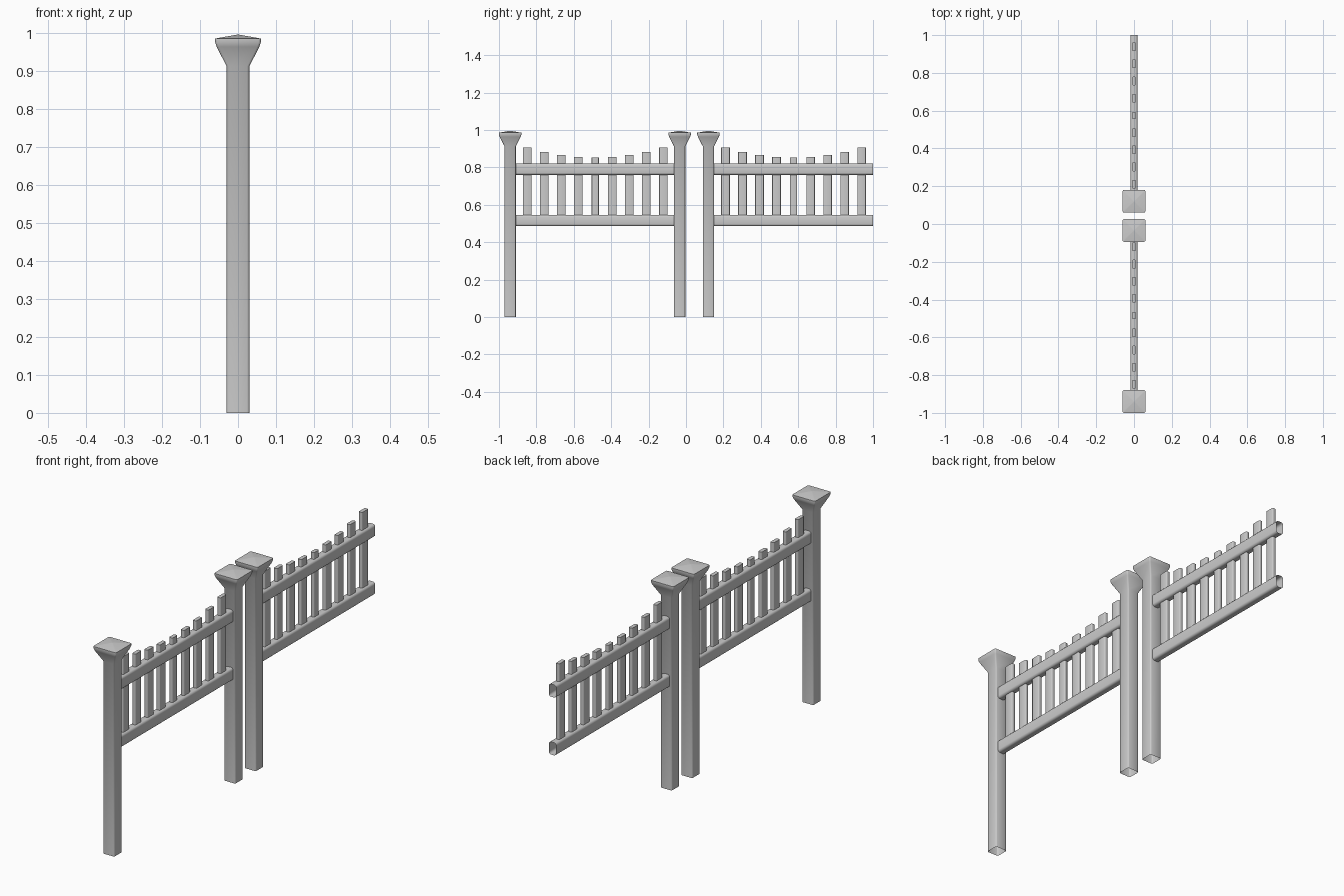
import bpy, bmesh, math

cube = bpy.data.objects.get("Cube")
if cube:
    bpy.data.objects.remove(cube, do_unlink=True)

GREY = (0.6, 0.6, 0.6, 1.0)
paint = bpy.data.materials.new("fence_grey")
paint.use_nodes = True
paint.diffuse_color = GREY
paint.node_tree.nodes["Principled BSDF"].inputs["Base Color"].default_value = GREY


def rounded_rect(a, b, r, steps):
    """Rectangle outline with half sizes a, b and corner radius r."""
    pts = []
    for k, (sx, sy) in enumerate([(1, 1), (-1, 1), (-1, -1), (1, -1)]):
        for i in range(steps + 1):
            t = math.pi / 2 * (k + i / steps)
            pts.append((sx * (a - r) + r * math.cos(t),
                        sy * (b - r) + r * math.sin(t)))
    return pts


def loft(name, rings, cap_end=False):
    """Skin a list of 3D rings; the start stays open."""
    bm = bmesh.new()
    loops = [[bm.verts.new(p) for p in ring] for ring in rings]
    for lo, hi in zip(loops, loops[1:]):
        n = len(lo)
        for i in range(n):
            j = (i + 1) % n
            bm.faces.new((lo[i], lo[j], hi[j], hi[i]))
    if cap_end:
        bm.faces.new(loops[-1])
    mesh = bpy.data.meshes.new(name)
    bm.to_mesh(mesh)
    bm.free()
    mesh.materials.append(paint)
    obj = bpy.data.objects.new(name, mesh)
    bpy.context.collection.objects.link(obj)
    bpy.ops.object.select_all(action='DESELECT')
    obj.select_set(True)
    bpy.context.view_layer.objects.active = obj
    bpy.ops.object.shade_smooth_by_angle(angle=math.radians(50))
    return obj


# Hollow post with flared head and shallow pyramid cap
POST_PROFILE = [(0.03, 0), (0.03, 0.912), (0.056, 0.963), (0.06, 0.975),
                (0.06, 0.985), (0.004, 0.995)]


def post(name, y):
    rings = []
    for half, z in POST_PROFILE:
        outline = rounded_rect(half, half, min(0.006, half * 0.4), 2)
        rings.append([(px, y + py, z) for px, py in outline])
    loft(name, rings, cap_end=True)


# Hollow rail running along y, open at both ends
def rail(name, y0, y1, z):
    outline = rounded_rect(0.03, 0.019, 0.011, 3)
    loft(name, [[(px, y, z + pz) for pz, px in outline] for y in (y0, y1)])


# Upright picket
def picket(name, y, top):
    half = 0.019 if "middle" in name else 0.023
    outline = rounded_rect(0.009, half, 0.004, 2)
    loft(name, [[(px, y + py, z) for px, py in outline]
                for z in (0.52, top)], cap_end=True)


# Panel whose picket tops dip in the middle
def panel(prefix, post_y):
    rail(prefix + "_lower_rail", post_y + 0.029, post_y + 0.88, 0.516)
    rail(prefix + "_upper_rail", post_y + 0.029, post_y + 0.88, 0.79)
    for i in range(9):
        d = i - 4
        label = "_middle_picket" if d == 0 else f"_picket_{i + 1}"
        picket(prefix + label, post_y + 0.455 + d * 0.091,
               0.852 + 0.0033 * d * d)


post("front_post", -0.94)
post("middle_post", -0.034)
post("rear_post", 0.12)
panel("front_panel", -0.94)
panel("rear_panel", 0.12)
